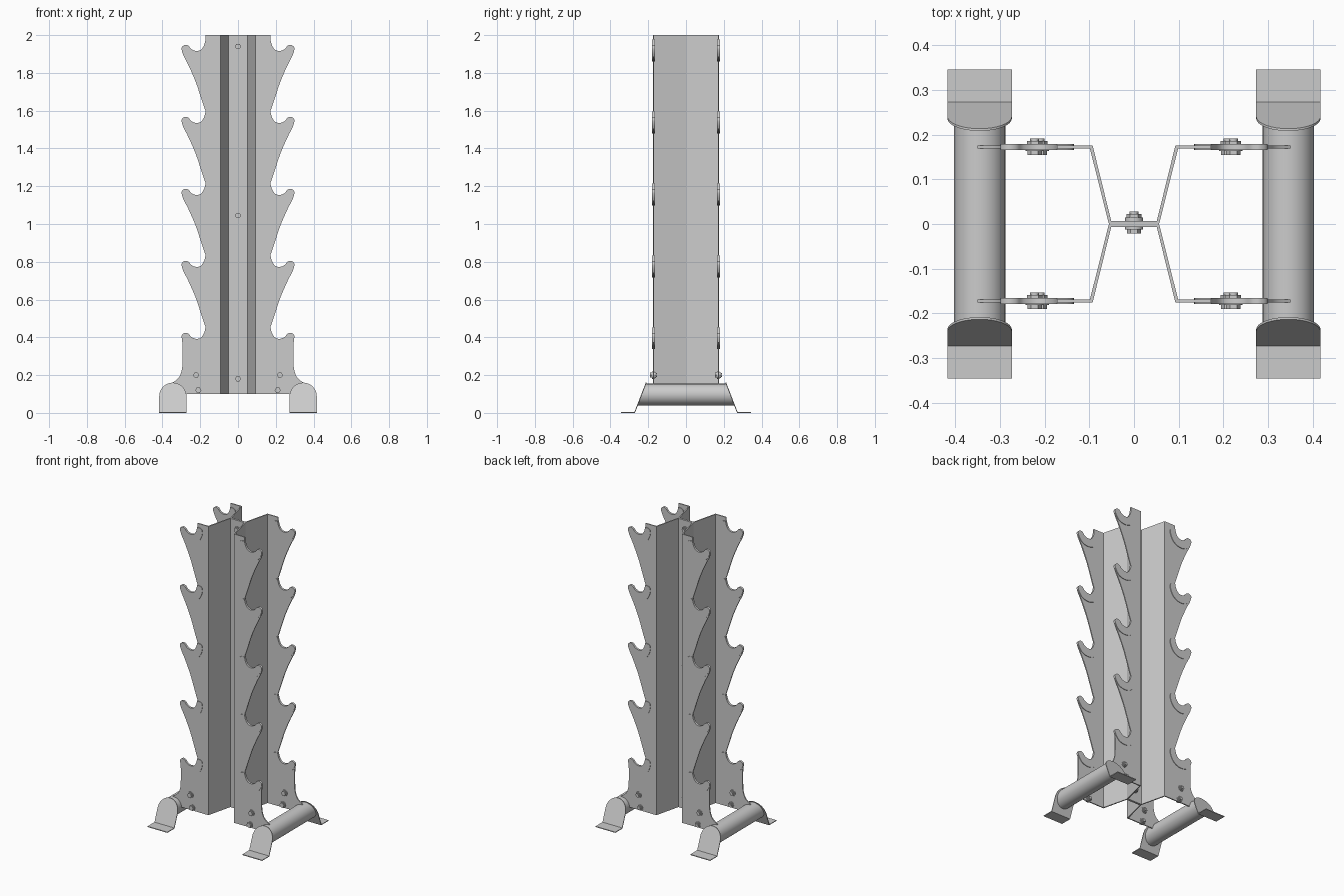
import bpy, bmesh
from math import cos, sin, pi
from mathutils import Vector, Matrix

if "Cube" in bpy.data.objects:
    bpy.data.objects.remove(bpy.data.objects["Cube"])


def spline(pts, n=5):
    """Smooth curve through 2D points (Catmull-Rom)."""
    p = [Vector(q) for q in [pts[0]] + list(pts) + [pts[-1]]]
    out = []
    for i in range(1, len(p) - 2):
        a, b, c, d = p[i - 1:i + 3]
        for k in range(n):
            t = k / n
            out.append(0.5 * (2 * b + (c - a) * t + (2 * a - 5 * b + 4 * c - d) * t * t
                              + (3 * b - a - 3 * c + d) * t ** 3))
    return [tuple(v) for v in out] + [tuple(pts[-1])]


def prism(bm, pts, a, b, axis='Y'):
    """Extrude a 2D outline from a to b: XZ along Y, XY along Z, or YZ along X."""
    def at(p, h):
        return {'Y': (p[0], h, p[1]), 'Z': (p[0], p[1], h), 'X': (h, p[0], p[1])}[axis]
    lo = [bm.verts.new(at(p, a)) for p in pts]
    hi = [bm.verts.new(at(p, b)) for p in pts]
    bm.faces.new(lo)
    bm.faces.new(hi[::-1])
    for i in range(len(pts)):
        j = (i + 1) % len(pts)
        bm.faces.new((lo[i], hi[i], hi[j], lo[j]))


def finish(name, bm):
    bmesh.ops.recalc_face_normals(bm, faces=bm.faces)
    me = bpy.data.meshes.new(name)
    bm.to_mesh(me)
    bm.free()
    ob = bpy.data.objects.new(name, me)
    bpy.context.collection.objects.link(ob)
    bpy.ops.object.select_all(action='DESELECT')
    ob.select_set(True)
    bpy.context.view_layer.objects.active = ob
    bpy.ops.object.shade_smooth_by_angle()
    return ob


LEVELS = [1.945 - 0.381 * i for i in range(5)]
FY = 0.172       # flange plane
T = 0.0035       # half sheet thickness
saddle = [(0.172, 0.03), (0.180, 0.0), (0.197, -0.024), (0.222, -0.03), (0.247, -0.02),
          (0.262, -0.003), (0.28, 0.002), (0.296, -0.008), (0.298, -0.022)]
under = [(0.29, -0.05), (0.262, -0.105), (0.225, -0.19), (0.198, -0.27), (0.18, -0.325)]

# Hooked outer edge of a flange, from the top down to the foot
edge = []
for i, z in enumerate(LEVELS):
    edge += [(x, z + dz) for x, dz in saddle + (under if i < 4 else [])]
foot_edge = [(0.294, 0.36), (0.294, 0.27), (0.298, 0.225), (0.315, 0.185), (0.35, 0.158)]
flange = [(0.095, 2.0), (0.172, 2.0)] + spline(edge + foot_edge, 4) + [(0.35, 0.1), (0.095, 0.1)]

# Liner pad around one saddle
pad = spline(saddle, 4) + spline([(0.29, -0.042), (0.265, -0.073), (0.225, -0.085), (0.185, -0.078),
                                  (0.153, -0.052), (0.136, -0.012), (0.137, 0.017), (0.15, 0.027)], 4)

for s, side in ((-1, "front"), (1, "back")):
    # Folded sheet: web, two slanted walls, two hooked flanges
    bm = bmesh.new()
    outer, inner = FY + T, FY - T
    half = [(0.051, 0.007), (0.0925, outer), (0.099, outer), (0.099, inner), (0.0985, inner), (0.056, 0.0)]
    prism(bm, [(x, s * y) for x, y in half] + [(-x, s * y) for x, y in half[::-1]], 0.1, 2.0, 'Z')
    for m in (-1, 1):
        prism(bm, [(m * x, z) for x, z in flange], s * inner, s * outer)
    finish(side + "_folded_sheet", bm)

    # Saddle liners
    bm = bmesh.new()
    for m in (-1, 1):
        for z0 in LEVELS:
            prism(bm, [(m * x, z0 + z + 0.001) for x, z in pad], s * FY - 0.007, s * FY + 0.007)
    finish(side + "_saddle_liners", bm)


def ring(x, z, r, n):
    return [(x + r * cos(2 * pi * i / n), z + r * sin(2 * pi * i / n)) for i in range(n)]


# Bolts: head, washers, nut and shank along y
def bolt(bm, x, y, z, lo, hi):
    prism(bm, ring(x, z, 0.010, 16), y - lo - 0.011, y + hi + 0.016)
    prism(bm, ring(x, z, 0.016, 6), y - lo - 0.012, y - lo)
    prism(bm, ring(x, z, 0.017, 6), y + hi, y + hi + 0.010)
    prism(bm, ring(x, z, 0.020, 20), y - lo - 0.003, y + hi + 0.003)


bm = bmesh.new()
for z in (1.94, 1.045, 0.18):
    bolt(bm, 0, 0, z, 0.009, 0.012)
finish("web_bolts", bm)
bm = bmesh.new()
for m in (-1, 1):
    for s in (-1, 1):
        for x, z in ((0.222, 0.2), (0.21, 0.12)):
            bolt(bm, m * x, s * FY, z, 0.006, 0.003)
finish("foot_bolts", bm)

# Feet: cross tube with mitred ends, arched end plates, floor flanges
CX, W = 0.345, 0.072
slope = (0.275 - 0.213) / 0.16


def plate_y(z):
    return 0.275 - slope * z


for m, side in ((-1, "left"), (1, "right")):
    bm = bmesh.new()
    prism(bm, ring(m * CX, 0.097, 0.0575, 40), -1, 1)
    for v in bm.verts:
        v.co.y *= plate_y(v.co.z) - 0.002
    finish(side + "_foot_tube", bm)

    bm = bmesh.new()
    arch = [(m * CX + W * cos(pi * i / 24), 0.088 + W * sin(pi * i / 24)) for i in range(25)]
    arch = [(m * CX + W, 0.0)] + arch + [(m * CX - W, 0.0)]
    for s in (-1, 1):
        first = len(bm.verts)
        prism(bm, arch, -0.005, 0.0)
        bm.verts.ensure_lookup_table()
        for v in bm.verts[first:]:
            v.co.y = s * (v.co.y + plate_y(v.co.z))
        prism(bm, [(s * 0.270, 0), (s * 0.345, 0), (s * 0.345, 0.005), (s * 0.270, 0.005)],
              m * CX - W, m * CX + W, 'X')
    finish(side + "_foot_plates", bm)
